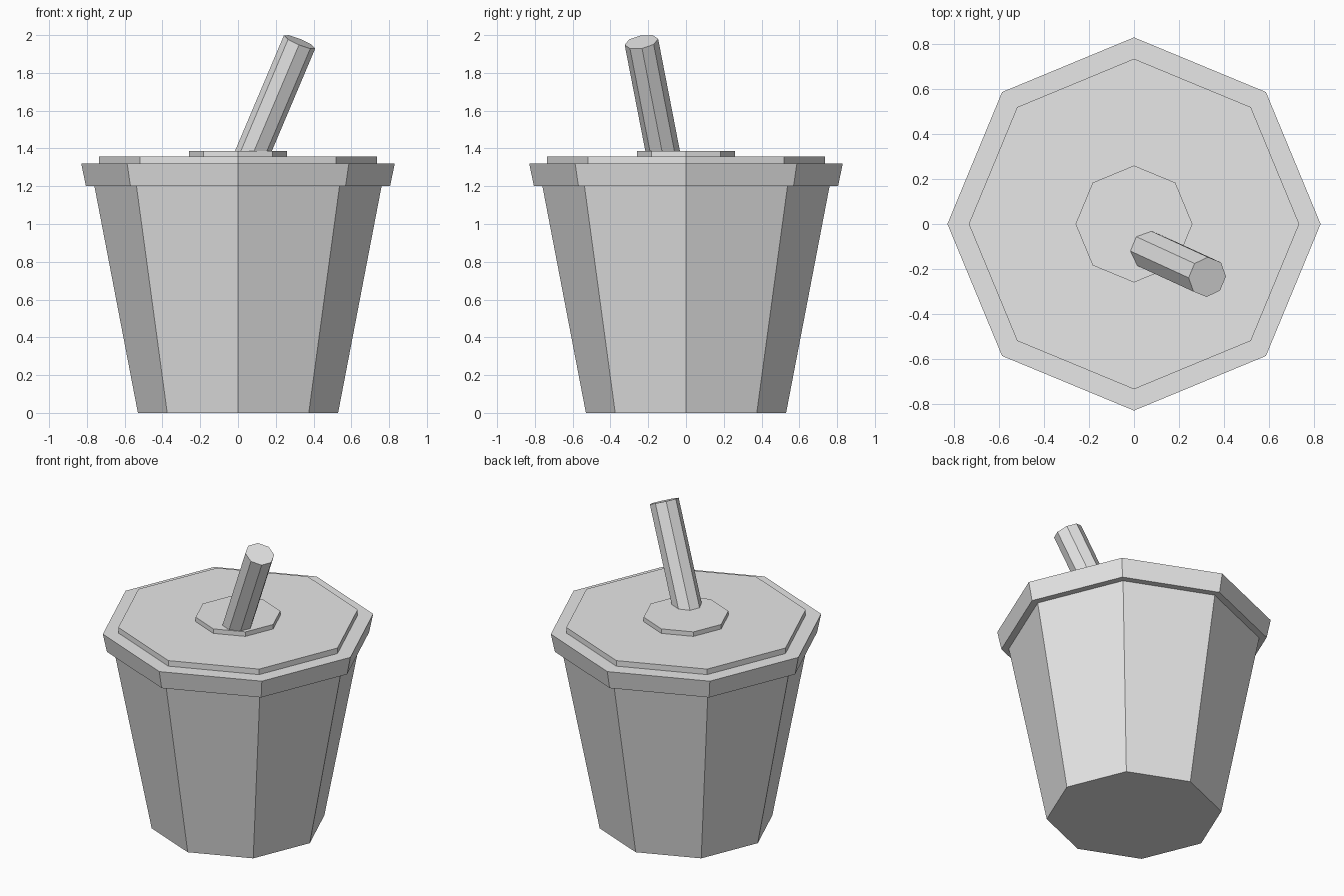
import bpy
from mathutils import Vector

SIDES = 8

cube = bpy.data.objects.get("Cube")
if cube:
    bpy.data.objects.remove(cube, do_unlink=True)

# One plain grey for the whole model
grey = bpy.data.materials.new("light_grey")
grey.use_nodes = True
grey.diffuse_color = (0.8, 0.8, 0.8, 1)
grey.node_tree.nodes["Principled BSDF"].inputs["Base Color"].default_value = (0.8, 0.8, 0.8, 1)


def frustum(name, r_bottom, r_top, start, end):
    """Eight-sided tapered prism running from start to end."""
    start, end = Vector(start), Vector(end)
    axis = end - start
    bpy.ops.mesh.primitive_cone_add(vertices=SIDES, radius1=r_bottom, radius2=r_top,
                                    depth=axis.length, location=(start + end) / 2)
    obj = bpy.context.object
    obj.name = obj.data.name = name
    obj.rotation_mode = 'QUATERNION'
    obj.rotation_quaternion = Vector((0, 0, 1)).rotation_difference(axis)
    obj.data.materials.append(grey)
    return obj


# Tapered cup body
frustum("cup", 0.53, 0.76, (0, 0, 0), (0, 0, 1.2))

# Lid: flared rim, raised panel and small collar
frustum("lid_rim", 0.805, 0.83, (0, 0, 1.2), (0, 0, 1.32))
frustum("lid_panel", 0.735, 0.735, (0, 0, 1.32), (0, 0, 1.357))
frustum("straw_collar", 0.26, 0.26, (0, 0, 1.357), (0, 0, 1.387))

# Straw leaning to the left and front, sunk into the lid
frustum("straw", 0.09, 0.09, (0.045, -0.107, 1.3), (0.326, -0.236, 1.964))
